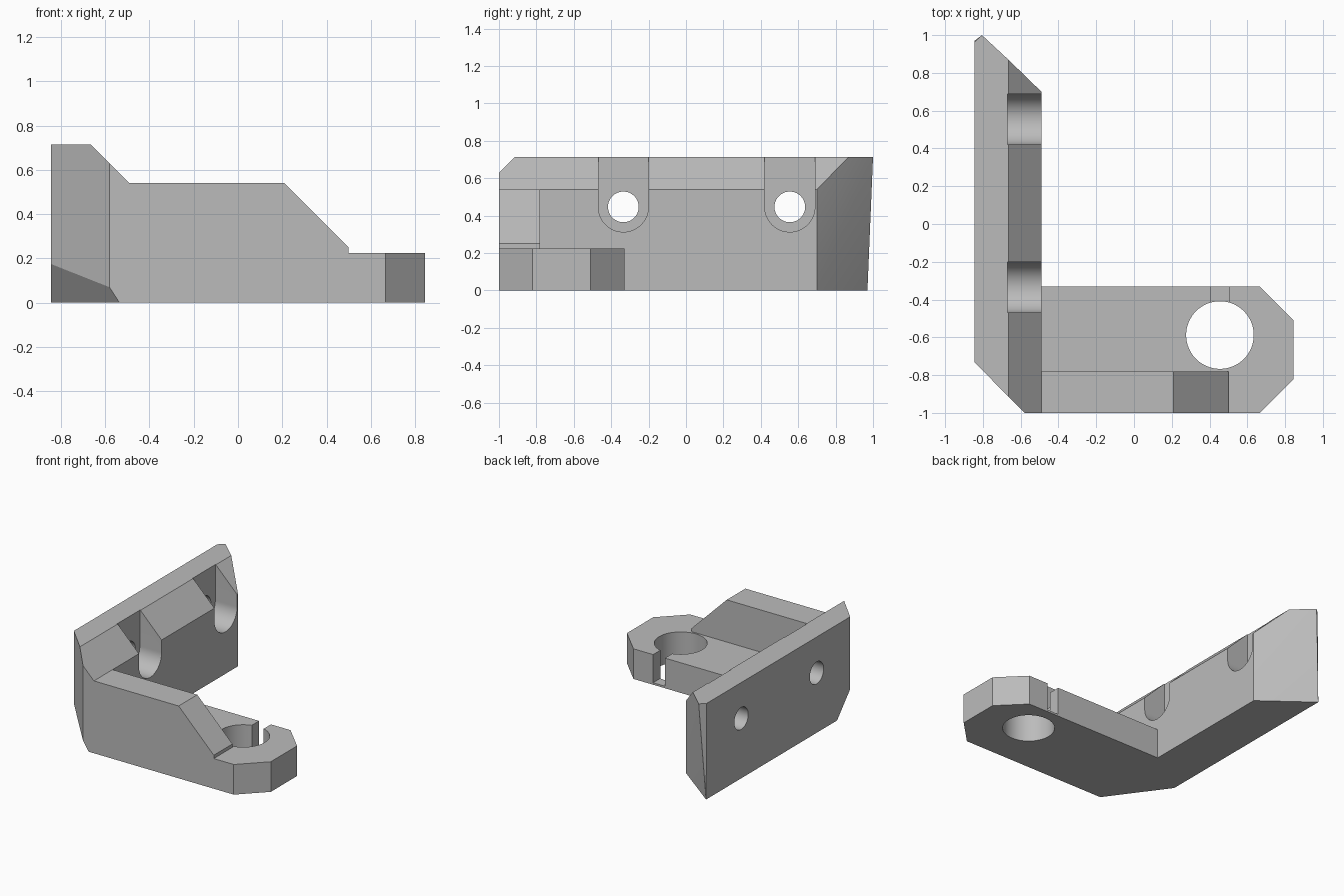
import bpy, bmesh, math
from mathutils import Vector, Matrix

old = bpy.data.objects.get("Cube")
if old:
    bpy.data.objects.remove(old, do_unlink=True)

grey = bpy.data.materials.new("matte grey")
grey.use_nodes = True
COLOUR = (0.5, 0.5, 0.5, 1)
grey.diffuse_color = COLOUR
grey.node_tree.nodes["Principled BSDF"].inputs["Base Color"].default_value = COLOUR


def finish(bm, name):
    bmesh.ops.recalc_face_normals(bm, faces=bm.faces)
    mesh = bpy.data.meshes.new(name)
    bm.to_mesh(mesh)
    bm.free()
    mesh.materials.append(grey)
    obj = bpy.data.objects.new(name, mesh)
    bpy.context.collection.objects.link(obj)
    return obj


def hull(name, points):
    bm = bmesh.new()
    for p in points:
        bm.verts.new(p)
    bmesh.ops.convex_hull(bm, input=bm.verts)
    bmesh.ops.dissolve_limit(bm, angle_limit=math.radians(1), verts=bm.verts, edges=bm.edges)
    return finish(bm, name)


def prism(name, outline, offset):
    """Extrude a closed outline of 3D points along an offset."""
    bm = bmesh.new()
    face = bm.faces.new([bm.verts.new(p) for p in outline])
    moved = bmesh.ops.extrude_face_region(bm, geom=[face])["geom"]
    bmesh.ops.translate(bm, vec=Vector(offset),
                        verts=[v for v in moved if isinstance(v, bmesh.types.BMVert)])
    # the extrusion keeps its starting cap
    return finish(bm, name)


def cylinder(name, centre, radius, depth, axis="Z"):
    turn = Matrix.Rotation(math.pi / 2, 4, "Y") if axis == "X" else Matrix()
    bm = bmesh.new()
    bmesh.ops.create_cone(bm, cap_ends=True, segments=64, radius1=radius, radius2=radius,
                          depth=depth, matrix=Matrix.Translation(centre) @ turn)
    return finish(bm, name)


def combine(target, tool, operation):
    mod = target.modifiers.new(operation, "BOOLEAN")
    mod.operation, mod.solver, mod.object = operation, "EXACT", tool
    tool.hide_render = True
    bpy.context.view_layer.objects.active = target
    bpy.ops.object.modifier_apply(modifier=mod.name)
    bpy.data.objects.remove(tool, do_unlink=True)


# Upright mounting wall with bevelled ends and top
OUT, IN, MID, TOP, LEDGE = -0.845, -0.49, -0.665, 0.715, 0.54
bracket = hull("mounting_bracket", [
    (-0.535, -1, 0), (IN, -1, 0), (IN, 0.7, 0), (OUT, 0.97, 0), (OUT, -0.575, 0),
    (OUT, -0.73, 0.175), (-0.58, -1, 0.07),
    (OUT, -0.73, TOP), (MID, -0.915, TOP), (-0.58, -1, 0.63), (IN, -1, LEDGE),
    (OUT, 0.962, TOP), (-0.805, 1, TOP), (MID, 0.87, TOP), (IN, 0.7, LEDGE)])

# Low arm with a clipped end
arm = prism("arm", [(x, y, 0) for x, y in (
    (-0.51, -1), (0.665, -1), (0.845, -0.82), (0.845, -0.51), (0.665, -0.33), (-0.51, -0.33))],
    (0, 0, 0.225))
combine(bracket, arm, "UNION")

# Raised rib along the front, sloping down to the arm
rib = prism("rib", [(x, -1, z) for x, z in (
    (-0.51, 0.1), (0.5, 0.1), (0.5, 0.25), (0.21, LEDGE), (-0.51, LEDGE))], (0, 0.22, 0))
combine(bracket, rib, "UNION")

# Round-bottomed screw recesses and their through holes
for y in (-0.335, 0.555):
    z, r, steps = 0.447, 0.134, 32
    arc = [(-0.67, y + r * math.cos(a), z + r * math.sin(a))
           for a in (math.pi + math.pi * i / steps for i in range(steps + 1))]
    slot = prism("recess_cutter", arc + [(-0.67, y + r, 1), (-0.67, y - r, 1)], (0.4, 0, 0))
    combine(bracket, slot, "DIFFERENCE")
    combine(bracket, cylinder("screw_cutter", (-0.75, y, z), 0.082, 0.4, "X"), "DIFFERENCE")

# Rod hole and the slit opening it to the back
combine(bracket, cylinder("rod_cutter", (0.455, -0.588, 0.1), 0.179, 1), "DIFFERENCE")
slit = prism("slit_cutter", [(x, y, 0.015) for x, y in (
    (0.405, -0.55), (0.503, -0.55), (0.503, -0.2), (0.405, -0.2))], (0, 0, 0.5))
combine(bracket, slit, "DIFFERENCE")

# Smooth bores, sharp edges
bpy.ops.object.select_all(action="DESELECT")
bracket.select_set(True)
bpy.context.view_layer.objects.active = bracket
bpy.ops.object.shade_smooth_by_angle(angle=math.radians(25))
